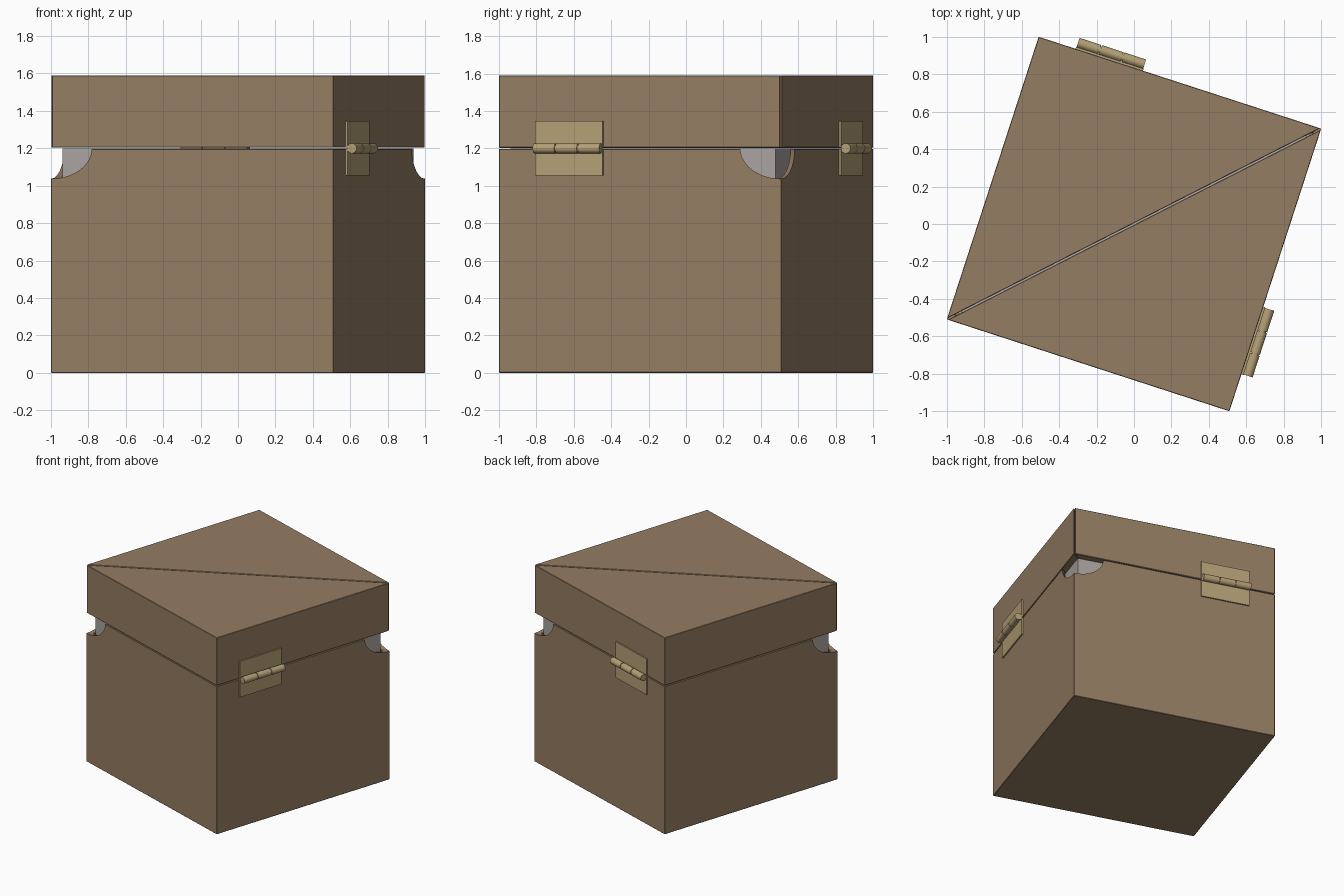
import bpy, bmesh, math
from mathutils import Matrix, Vector

cube = bpy.data.objects.get("Cube")
if cube:
    bpy.data.objects.remove(cube, do_unlink=True)

HALF = 0.794      # half the box side
INNER = 0.746     # half the inside width
SEAM = 1.2        # height where the lid meets the body
TOP = 1.59
TURN = Matrix.Rotation(math.radians(-18), 4, 'Z')


def material(name, rgb):
    m = bpy.data.materials.new(name)
    m.use_nodes = True
    m.diffuse_color = (*rgb, 1)
    m.node_tree.nodes["Principled BSDF"].inputs["Base Color"].default_value = (*rgb, 1)
    return m


WOOD = material("brown wood", (0.30, 0.205, 0.125))
BRASS = material("pale brass", (0.46, 0.35, 0.18))
GREY = material("grey lining", (0.40, 0.37, 0.35))


def finish(name, bm, mat, matrix=TURN, bevel=0):
    bmesh.ops.recalc_face_normals(bm, faces=bm.faces)
    mesh = bpy.data.meshes.new(name)
    bm.to_mesh(mesh)
    bm.free()
    ob = bpy.data.objects.new(name, mesh)
    bpy.context.collection.objects.link(ob)
    ob.matrix_world = matrix
    if mat:
        mesh.materials.append(mat)
    if bevel:
        mod = ob.modifiers.new("Soft edges", 'BEVEL')
        mod.width, mod.segments = bevel, 1
    return ob


def box(bm, size, centre):
    bmesh.ops.create_cube(bm, size=1, matrix=Matrix.Translation(centre) @ Matrix.Diagonal((*size, 1)))


def cylinder(bm, radius, depth, matrix, sides=32):
    bmesh.ops.create_cone(bm, cap_ends=True, segments=sides, radius1=radius,
                          radius2=radius, depth=depth, matrix=matrix)


def open_box(name, half, wall, bottom, top, floor, mat, bevel=0):
    """Square tray: inset the top face and push it down to the floor."""
    bm = bmesh.new()
    box(bm, (2 * half, 2 * half, top - bottom), (0, 0, (top + bottom) / 2))
    lid = max(bm.faces, key=lambda f: f.calc_center_median().z)
    bmesh.ops.inset_region(bm, faces=[lid], thickness=wall)
    pit = bmesh.ops.extrude_face_region(bm, geom=[lid])["geom"]
    bmesh.ops.delete(bm, geom=[lid], context='FACES_ONLY')
    verts = [v for v in pit if isinstance(v, bmesh.types.BMVert)]
    bmesh.ops.translate(bm, verts=verts, vec=(0, 0, floor - top))
    return finish(name, bm, mat, bevel=bevel)


# Body and lining
body = open_box("box_body", HALF, HALF - INNER, 0, SEAM - 0.003, 0.05, WOOD, 0.003)
open_box("inner_lining", INNER - 0.001, 0.02, 0.052, SEAM - 0.002, 0.07, GREY)

# Round finger notches through two opposite corners
for side, label in ((-1, "right"), (1, "left")):
    bm = bmesh.new()
    axis = Vector((side, side, 0)).normalized()
    at = Matrix.Translation((side * HALF, side * HALF, SEAM))
    cylinder(bm, 0.163, 0.8, at @ axis.to_track_quat('Z', 'Y').to_matrix().to_4x4(), 48)
    cutter = finish("notch_cutter_" + label, bm, None)
    cutter.hide_render = True
    cutter.hide_viewport = True
    cutter.display_type = 'WIRE'
    cut = body.modifiers.new("Notch " + label, 'BOOLEAN')
    cut.operation, cut.solver, cut.object = 'DIFFERENCE', 'EXACT', cutter

# Bake the notches and drop the cutters
bpy.context.view_layer.update()
carved = bpy.data.meshes.new_from_object(body.evaluated_get(bpy.context.evaluated_depsgraph_get()))
body.modifiers.clear()
body.data = carved
for ob in [o for o in bpy.data.objects if o.name.startswith("notch_cutter")]:
    bpy.data.objects.remove(ob, do_unlink=True)

# Lid: two triangular halves that meet along the diagonal
GAP = 0.006
for side, label in ((1, "back"), (-1, "front")):
    bm = bmesh.new()
    outline = ((-HALF, -HALF + GAP), (HALF - GAP, HALF), (-HALF, HALF))
    verts = [bm.verts.new((side * x, side * y, SEAM + 0.003)) for x, y in outline]
    face = bm.faces.new(verts)
    up = bmesh.ops.extrude_face_region(bm, geom=[face])["geom"]
    bmesh.ops.translate(bm, verts=[v for v in up if isinstance(v, bmesh.types.BMVert)],
                        vec=(0, 0, TOP - SEAM - 0.003))
    finish("lid_half_" + label, bm, WOOD, bevel=0.003)


# Hinges: local x runs along the barrel, local -y points outwards
def hinge(label, place):
    length, radius, out = 0.38, 0.027, 0.035
    for part, low, high in (("lower", -0.145, -0.004), ("upper", 0.004, 0.145)):
        bm = bmesh.new()
        box(bm, (length, 0.012, high - low), (0, -0.005, (low + high) / 2))
        finish(f"{label}_hinge_{part}_leaf", bm, BRASS, place)
    bm = bmesh.new()
    third = length / 3
    lie = Matrix.Rotation(math.pi / 2, 4, 'Y')
    for i in (-1, 0, 1):
        cylinder(bm, radius, third - 0.006, Matrix.Translation((i * third, -out, 0)) @ lie)
    cylinder(bm, radius * 0.75, length - 0.02, Matrix.Translation((0, -out, 0)) @ lie)
    barrel = finish(f"{label}_hinge_barrel", bm, BRASS, place)
    bpy.ops.object.select_all(action='DESELECT')
    bpy.context.view_layer.objects.active = barrel
    barrel.select_set(True)
    bpy.ops.object.shade_smooth_by_angle(angle=math.radians(40))


hinge("left", TURN @ Matrix.Translation((HALF, -HALF / 2, SEAM)) @ Matrix.Rotation(math.pi / 2, 4, 'Z'))
hinge("back", TURN @ Matrix.Translation((-HALF / 2, HALF, SEAM)) @ Matrix.Rotation(math.pi, 4, 'Z'))
